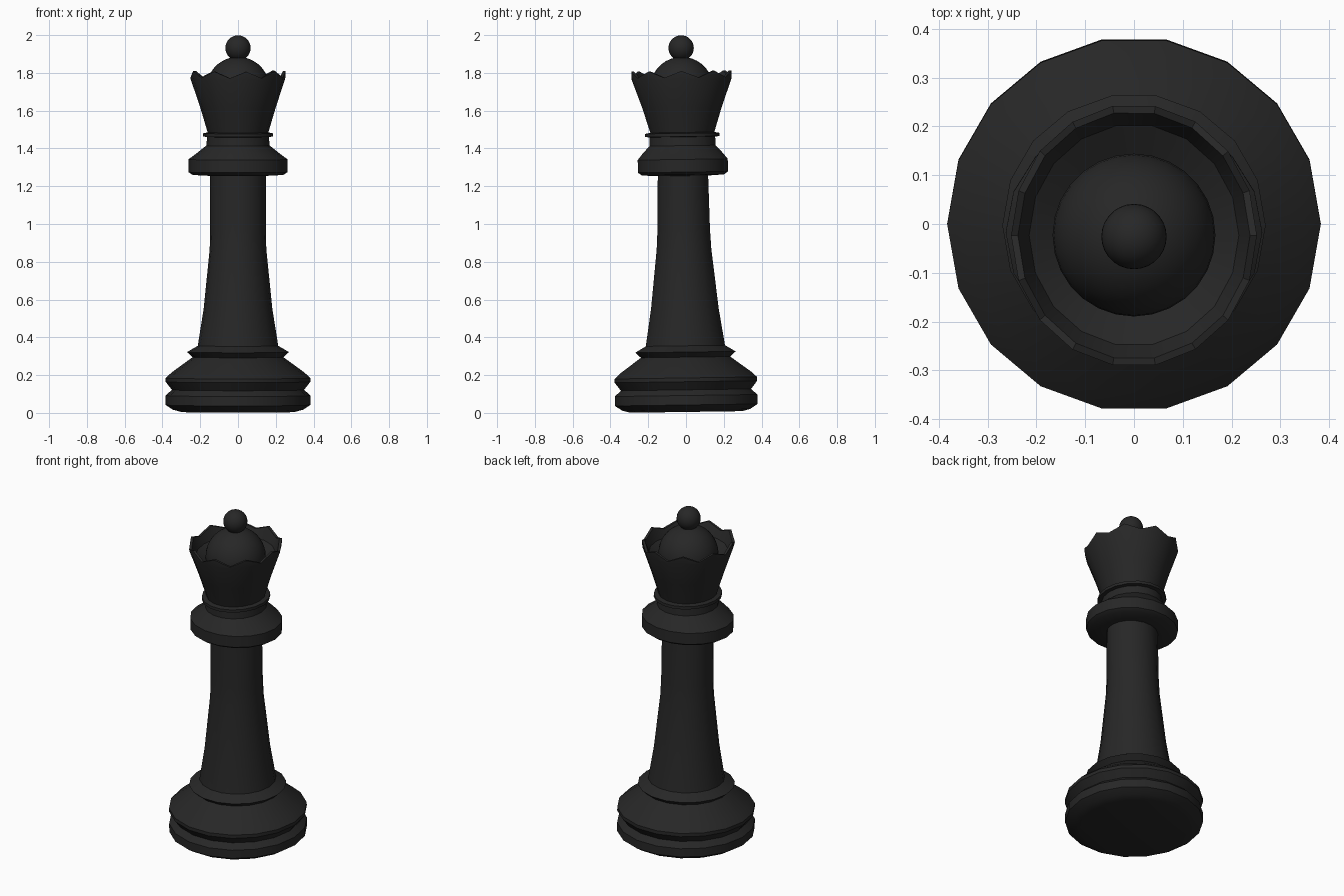
import bpy, bmesh, math
from mathutils import Matrix

if "Cube" in bpy.data.objects:
    bpy.data.objects.remove(bpy.data.objects["Cube"])

SIDES = 18
# the whole piece leans very slightly towards the front
LEAN = Matrix.Translation((0, 0.0017, 0)) @ Matrix.Rotation(0.0142, 4, 'X')

black = bpy.data.materials.new("soft black")
black.diffuse_color = (0.02, 0.02, 0.02, 1)
black.use_nodes = True
black.node_tree.nodes["Principled BSDF"].inputs["Base Color"].default_value = black.diffuse_color


def finish(name, bm, angle=35):
    bmesh.ops.recalc_face_normals(bm, faces=bm.faces)
    bm.transform(LEAN)
    me = bpy.data.meshes.new(name)
    bm.to_mesh(me)
    bm.free()
    me.materials.append(black)
    ob = bpy.data.objects.new(name, me)
    bpy.context.collection.objects.link(ob)
    bpy.ops.object.select_all(action='DESELECT')
    ob.select_set(True)
    bpy.context.view_layer.objects.active = ob
    bpy.ops.object.shade_smooth_by_angle(angle=math.radians(angle))
    return ob


def lathe(name, profile, cap=False):
    """profile rows: radius, height, depth scale, tooth height (every second side)"""
    bm = bmesh.new()
    rings = []
    for r, z, sy, tooth in profile:
        ring = []
        for i in range(SIDES):
            a = 2 * math.pi * i / SIDES
            dz = tooth if i % 2 == 0 else 0
            ring.append(bm.verts.new((r * math.cos(a), r * sy * math.sin(a), z + dz)))
        rings.append(ring)
    for lo, hi in zip(rings, rings[1:]):
        for i in range(SIDES):
            j = (i + 1) % SIDES
            bm.faces.new((lo[i], lo[j], hi[j], hi[i]))
    if cap:
        bm.faces.new(rings[0][::-1])
    return finish(name, bm)


def ball(name, r, z, keep_above=None):
    bm = bmesh.new()
    bmesh.ops.create_uvsphere(bm, u_segments=28, v_segments=18, radius=r,
                              matrix=Matrix.Translation((0, 0, z)))
    if keep_above is not None:
        bmesh.ops.bisect_plane(bm, geom=bm.verts[:] + bm.edges[:] + bm.faces[:],
                               plane_co=(0, 0, keep_above), plane_no=(0, 0, 1),
                               clear_inner=True)
    return finish(name, bm)


# stepped foot
lathe("base", [(r, z, 1, 0) for r, z in (
    (0.30, 0.005), (0.345, 0.017), (0.383, 0.042), (0.383, 0.092), (0.35, 0.122),
    (0.383, 0.165), (0.383, 0.185), (0.35, 0.215), (0.24, 0.295), (0.27, 0.322),
    (0.21, 0.357))], cap=True)

# tapering stem
lathe("stem", [(0.213, 0.355, 1, 0), (0.182, 0.55, 1, 0), (0.15, 0.865, 0.98, 0),
               (0.147, 0.97, 0.96, 0), (0.147, 1.262, 0.92, 0)])

# wide collar and the thin neck ring above it
lathe("collar", [(0.146, 1.255, 0.92, 0), (0.24, 1.26, 0.92, 0), (0.263, 1.275, 0.92, 0),
                 (0.263, 1.342, 0.92, 0), (0.222, 1.372, 0.98, 0), (0.168, 1.415, 1.06, 0),
                 (0.163, 1.462, 1.08, 0)])
lathe("neck_ring", [(0.163, 1.461, 1.08, 0), (0.185, 1.463, 1.08, 0),
                    (0.185, 1.48, 1.08, 0), (0.16, 1.485, 1.08, 0)])

# flared crown with nine points and a hollow bowl
lathe("crown", [(0.16, 1.483, 1.07, 0), (0.2, 1.618, 1.07, 0), (0.25, 1.765, 1.07, 0.005),
                (0.252, 1.775, 1.07, 0.035), (0.238, 1.775, 1.07, 0.035),
                (0.215, 1.735, 1.06, 0), (0.16, 1.7, 1.03, 0)])

# dome inside the bowl and the finial on top
ball("dome", 0.167, 1.718, keep_above=1.695)
ball("finial", 0.067, 1.932)
